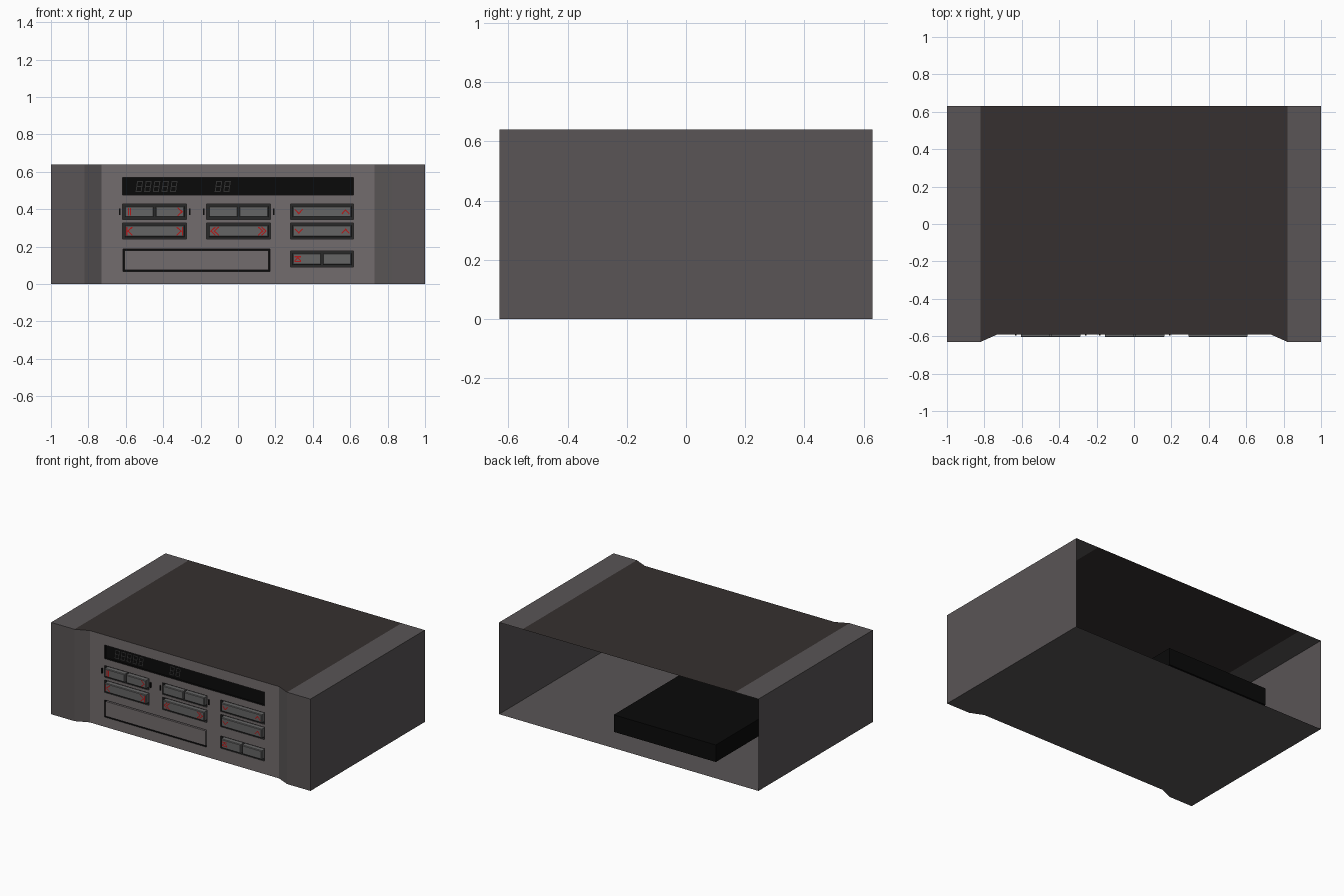
import bpy, bmesh
from mathutils import Vector

if "Cube" in bpy.data.objects:
    bpy.data.objects.remove(bpy.data.objects["Cube"])


def material(name, r, g, b):
    m = bpy.data.materials.new(name)
    m.diffuse_color = (r, g, b, 1)
    m.use_nodes = True
    m.node_tree.nodes["Principled BSDF"].inputs["Base Color"].default_value = m.diffuse_color
    return m


CASE = material("case_grey", 0.10, 0.09, 0.092)
LID = material("lid_brown", 0.037, 0.03, 0.029)
PANEL = material("panel_grey", 0.17, 0.15, 0.153)
BLACK = material("black", 0.003, 0.003, 0.003)
DARK = material("dark_trim", 0.022, 0.022, 0.022)
BUTTON = material("button_grey", 0.13, 0.13, 0.13)
SEGMENT = material("segment_grey", 0.03, 0.03, 0.03)
RED = material("icon_red", 0.45, 0.01, 0.01)

W, D, H = 1.0, 0.63, 0.64
FRONT = -0.59


def finish(name, bm, mat):
    me = bpy.data.meshes.new(name)
    bm.to_mesh(me)
    bm.free()
    me.materials.append(mat)
    ob = bpy.data.objects.new(name, me)
    bpy.context.collection.objects.link(ob)
    return ob


def face(bm, pts):
    return bm.faces.new([bm.verts.new(p) for p in pts])


def flat(bm, pts, z, up):
    """Horizontal face from a counter-clockwise outline."""
    face(bm, [(x, y, z) for x, y in (pts if up else pts[::-1])])


def wall(bm, a, b, z0=0, z1=H):
    face(bm, [(*a, z0), (*b, z0), (*b, z1), (*a, z1)])


def pocket(name, rect, back, mat):
    """Box open to the front, behind a hole in the panel."""
    x0, x1, z0, z1 = rect
    bm = bmesh.new()
    f = [(x0, z0), (x1, z0), (x1, z1), (x0, z1)]
    for (ax, az), (bx, bz) in zip(f, f[1:] + f[:1]):
        face(bm, [(ax, FRONT, az), (ax, back, az), (bx, back, bz), (bx, FRONT, bz)])
    face(bm, [(x, back, z) for x, z in f])
    bmesh.ops.remove_doubles(bm, verts=bm.verts, dist=1e-5)
    return finish(name, bm, mat)


def block(name, rect, y0, y1, mat, chamfer=0.0):
    """Box whose front face may be chamfered."""
    x0, x1, z0, z1 = rect
    bm = bmesh.new()
    rings = [(y1, 0), (y0 + chamfer, 0)] + ([(y0, chamfer)] if chamfer else [])
    loops = [[bm.verts.new(p) for p in ((x0 + c, y, z0 + c), (x1 - c, y, z0 + c),
             (x1 - c, y, z1 - c), (x0 + c, y, z1 - c))] for y, c in rings]
    for a, b in zip(loops, loops[1:]):
        for i in range(4):
            j = (i + 1) % 4
            bm.faces.new((a[i], a[j], b[j], b[i]))
    bm.faces.new(loops[0])
    bm.faces.new(loops[-1])
    bmesh.ops.recalc_face_normals(bm, faces=bm.faces)
    return finish(name, bm, mat)


def stroke(bm, pts, width, y):
    """Flat strokes in the front plane, used for icons and display segments."""
    for a, b in zip(pts, pts[1:]):
        a, b = Vector(a), Vector(b)
        d = (b - a).normalized() * width / 2
        n = Vector((-d.y, d.x))
        face(bm, [(p.x, y, p.y) for p in (a - d - n, b + d - n, b + d + n, a - d + n)])


# Case: side pillars, floor and tapering cheeks, open at the back
bm = bmesh.new()
for s in (-1, 1):
    pillar = [(s * 0.82, -D), (s * W, -D), (s * W, D), (s * 0.82, D)][::s]
    flat(bm, pillar, H, True)
    sides = [((0.73, FRONT), (0.82, -D)), ((0.82, -D), (W, -D)), ((W, -D), (W, D))]
    for a, b in sides:
        a, b = (s * a[0], a[1]), (s * b[0], b[1])
        wall(bm, *((a, b) if s > 0 else (b, a)))
centre = [(-0.82, -D), (-0.73, FRONT), (0.73, FRONT), (0.82, -D)]
flat(bm, [(-W, -D)] + centre + [(W, -D), (W, D), (-W, D)], 0, False)
bmesh.ops.remove_doubles(bm, verts=bm.verts, dist=1e-5)
finish("case", bm, CASE)

# Lid between the pillars
bm = bmesh.new()
flat(bm, centre + [(0.82, D), (-0.82, D)], H, True)
finish("lid", bm, LID)

# Layout of the openings: x0, x1, z0, z1
DISPLAY = (-0.617, 0.617, 0.475, 0.57)
TRAY = (-0.615, 0.172, 0.068, 0.187)
COLS = [(-0.617, -0.275), (-0.168, 0.174), (0.28, 0.618)]
ROWS = [(0.346, 0.427), (0.24, 0.326), (0.09, 0.176)]
BANKS = [(c, r) for r in range(3) for c in range(3) if r < 2 or c == 2]
SPLIT = {(0, 0), (1, 0), (2, 2)}
holes = [DISPLAY, TRAY] + [COLS[c] + ROWS[r] for c, r in BANKS]

# Front panel: a grid with the openings left out
xs = sorted({-0.73, 0.73} | {v for h in holes for v in h[:2]})
zs = sorted({0, H} | {v for h in holes for v in h[2:]})
bm = bmesh.new()
for x0, x1 in zip(xs, xs[1:]):
    for z0, z1 in zip(zs, zs[1:]):
        cx, cz = (x0 + x1) / 2, (z0 + z1) / 2
        if not any(h[0] < cx < h[1] and h[2] < cz < h[3] for h in holes):
            wall(bm, (x0, FRONT), (x1, FRONT), z0, z1)
bmesh.ops.remove_doubles(bm, verts=bm.verts, dist=1e-5)
bmesh.ops.dissolve_limit(bm, angle_limit=0.01, verts=bm.verts, edges=bm.edges)
finish("front_panel", bm, PANEL)

# Display window and tray housing
pocket("display_window", DISPLAY, FRONT + 0.015, BLACK)
pocket("tray_housing", TRAY, 0.55, BLACK)
g = 0.008
block("tray_front", (TRAY[0] + g, TRAY[1] - g, TRAY[2] + g, TRAY[3] - g),
      FRONT, FRONT + 0.03, PANEL)

# Unlit seven-segment digits
bm = bmesh.new()
for x in [-0.545 + 0.046 * i for i in range(5)] + [-0.122, -0.076]:
    w, z0, z1, lean = 0.027, 0.494, 0.549, 0.008
    zm = (z0 + z1) / 2
    rows = [[(x + k, z0), (x + w + k, z0)] for k in (0,)]
    rows += [[(x + lean / 2, zm), (x + w + lean / 2, zm)],
             [(x + lean, z1), (x + w + lean, z1)]]
    for row in rows:
        stroke(bm, row, 0.005, FRONT + 0.013)
    for lo, hi in zip(rows, rows[1:]):
        for a, b in zip(lo, hi):
            a, b = Vector(a), Vector(b)
            stroke(bm, [a.lerp(b, 0.2), a.lerp(b, 0.8)], 0.005, FRONT + 0.013)
finish("display_segments", bm, SEGMENT)

# Button banks in dark recesses
TIP = -0.605
for c, r in BANKS:
    (x0, x1), (z0, z1) = COLS[c], ROWS[r]
    pocket("button_recess", (x0, x1, z0, z1), FRONT + 0.02, DARK)
    xm = (x0 + x1) / 2
    e = 0.012
    spans = [(x0 + e, x1 - e)]
    if (c, r) in SPLIT:
        spans = [(x0 + e, xm - 0.005), (xm + 0.005, x1 - e)]
    for a, b in spans:
        block("button", (a, b, z0 + e, z1 - e), TIP, FRONT + 0.02, BUTTON, 0.004)

# Small tabs beside the two upper left banks
for x0, x1 in COLS[:2]:
    for x in (x0 - 0.016, x1 + 0.016):
        block("side_tab", (x - 0.004, x + 0.004, 0.37, 0.405), FRONT - 0.007, FRONT + 0.01, BLACK)

# Red button symbols
bm = bmesh.new()


def icon(*pts, width=0.006):
    stroke(bm, pts, width, TIP - 0.001)


def sideways(x, z, s):
    icon((x - s * 0.011, z + 0.02), (x + s * 0.011, z), (x - s * 0.011, z - 0.02))


z1, z2, z3 = [sum(r) / 2 for r in ROWS]
for z in (z1, z2):
    for x, s in ((0.325, -1), (0.575, 1)):
        icon((x - 0.018, z - s * 0.01), (x, z + s * 0.01), (x + 0.018, z - s * 0.01))
for x, s in ((-0.578, -1), (-0.315, 1)):
    sideways(x, z2, s)
    bar = x + s * 0.019 if s > 0 else x - 0.017
    icon((bar, z2 - 0.02), (bar, z2 + 0.02))
for x, s in ((-0.125, -1), (0.13, 1)):
    for k in (-0.009, 0.009):
        sideways(x + k, z2, s)
for x in (-0.585, -0.574):
    icon((x, z1 - 0.018), (x, z1 + 0.018))
sideways(-0.31, z1, 1)
icon((0.305, z3 - 0.013), (0.335, z3 - 0.013))
icon((0.305, z3 + 0.013), (0.335, z3 + 0.013))
icon((0.305, z3 - 0.007), (0.32, z3 + 0.007), (0.335, z3 - 0.007))
finish("button_symbols", bm, RED)
